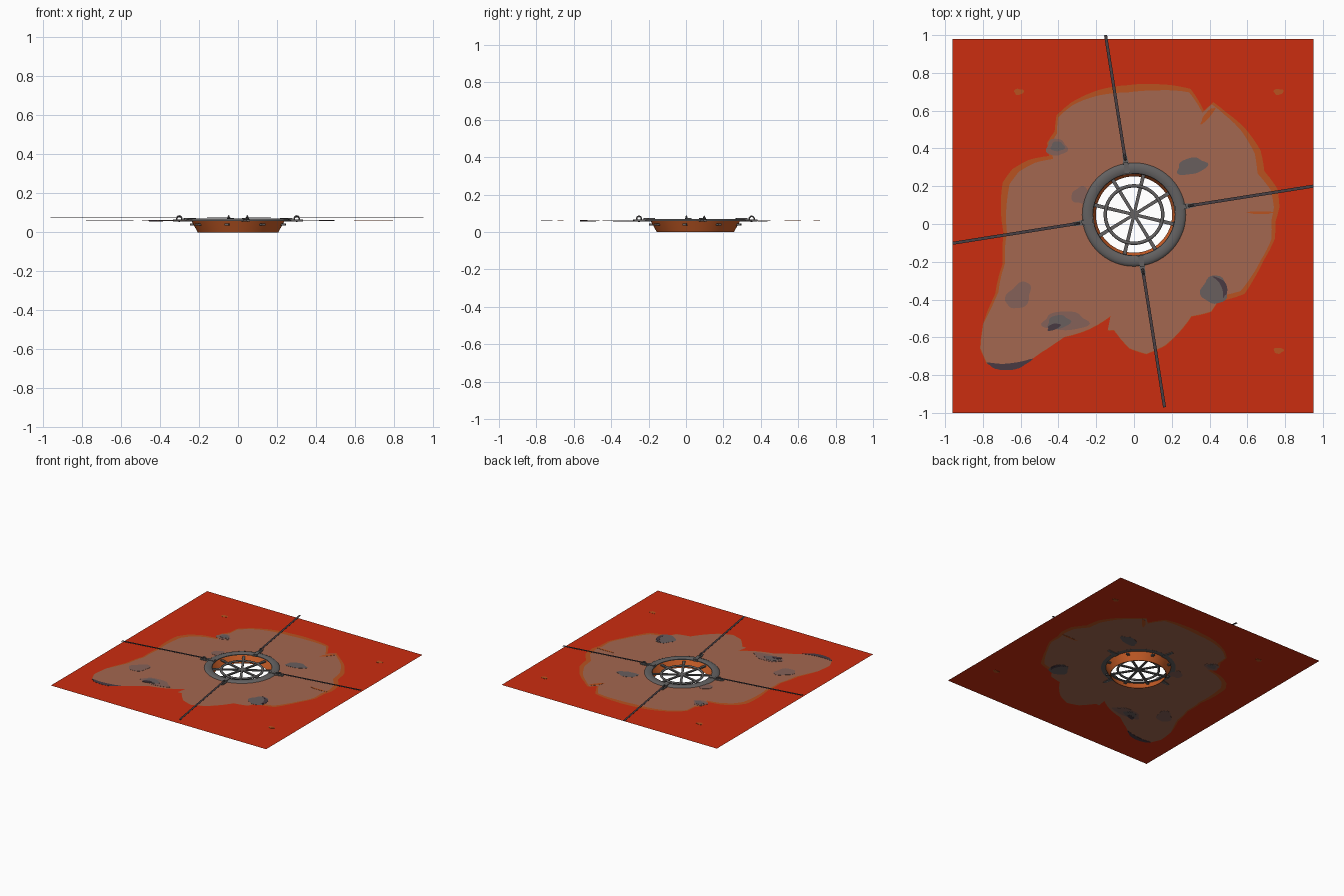
import bpy, bmesh, math
from mathutils import Vector, Matrix

if "Cube" in bpy.data.objects:
    bpy.data.objects.remove(bpy.data.objects["Cube"])

CX, CY, Z = 0.0, 0.05, 0.06      # drain centre and sheet height
TILT = math.radians(9)           # drain rotation


def mat(name, r, g, b):
    m = bpy.data.materials.new(name)
    m.diffuse_color = (r, g, b, 1)
    m.use_nodes = True
    m.node_tree.nodes["Principled BSDF"].inputs["Base Color"].default_value = m.diffuse_color
    return m


RED = mat("red", .60, .026, .005)
ORANGE = mat("rust_orange", .48, .085, .014)
BROWN = mat("clay_brown", .366, .136, .08)
TAUPE = mat("grey_brown", .235, .12, .098)
GREY = mat("stain_grey", .14, .112, .11)
DARK = mat("dark_stain", .065, .042, .054)
WALL = mat("wall_orange", .58, .11, .02)
METAL = mat("metal_grey", .125, .12, .12)
STRAP = mat("strap_dark", .065, .05, .058)


def finish(name, bm, mats, smooth=False):
    me = bpy.data.meshes.new(name)
    bm.to_mesh(me)
    bm.free()
    ob = bpy.data.objects.new(name, me)
    bpy.context.collection.objects.link(ob)
    for m in mats:
        me.materials.append(m)
    if smooth:
        for o in bpy.context.selected_objects:
            o.select_set(False)
        ob.select_set(True)
        bpy.context.view_layer.objects.active = ob
        bpy.ops.object.shade_smooth_by_angle(angle=math.radians(40))
    return ob


def lathe(name, profile, m, closed=False, n=64):
    """Turn an (r, z) profile round the drain axis."""
    bm = bmesh.new()
    rings = [[bm.verts.new((CX + r * math.cos(2 * math.pi * i / n),
                            CY + r * math.sin(2 * math.pi * i / n), z))
              for i in range(n)] for r, z in profile]
    pairs = list(zip(rings, rings[1:]))
    if closed:
        pairs.append((rings[-1], rings[0]))
    for a, b in pairs:
        for i in range(n):
            j = (i + 1) % n
            bm.faces.new((a[i], a[j], b[j], b[i]))
    if closed:
        bmesh.ops.recalc_face_normals(bm, faces=bm.faces)
    return finish(name, bm, [m], True)


# ---- sheet: hole, brown spill, orange rim, red surround ----
X0, X1, Y0, Y1 = -.96, .95, -1.0, .98
OUTLINE = [(.77, .09), (.76, .185), (.69, .28), (.67, .39), (.585, .51), (.49, .59),
           (.42, .645), (.37, .6), (.30, .715), (.13, .74), (-.03, .735), (-.185, .71),
           (-.33, .645), (-.41, .575), (-.42, .49), (-.46, .43), (-.45, .36),
           (-.555, .34), (-.645, .29), (-.695, .22), (-.705, .105), (-.69, -.05),
           (-.695, -.21), (-.735, -.37), (-.80, -.53), (-.815, -.66), (-.78, -.74),
           (-.685, -.77), (-.58, -.745), (-.49, -.68), (-.37, -.60), (-.24, -.56),
           (-.14, -.565), (-.125, -.49), (-.105, -.565), (-.025, -.66), (.065, -.69),
           (.165, -.645), (.265, -.545), (.305, -.49), (.41, -.465), (.445, -.41),
           (.585, -.37), (.635, -.29), (.685, -.195), (.745, -.08), (.75, .015)]
TAU = 2 * math.pi
polar = sorted((math.atan2(y - CY, x - CX) % TAU, math.hypot(x - CX, y - CY))
               for x, y in OUTLINE)
polar = [(polar[-1][0] - TAU, polar[-1][1])] + polar + [(polar[0][0] + TAU, polar[0][1])]


def spill(a):
    for (a0, r0), (a1, r1) in zip(polar, polar[1:]):
        if a0 <= a <= a1:
            return r0 + (r1 - r0) * (a - a0) / max(a1 - a0, 1e-6)
    return .7


def edge(a):
    c, s = math.cos(a), math.sin(a)
    tx = ((X1 if c > 0 else X0) - CX) / c if abs(c) > 1e-9 else 9
    ty = ((Y1 if s > 0 else Y0) - CY) / s if abs(s) > 1e-9 else 9
    return min(tx, ty)


def rim(a):
    d = math.degrees(a)
    if 215 < d < 318:
        return .003
    return .026 + .012 * math.sin(5 * a)


angles = {i * TAU / 120 for i in range(120)}
angles |= {a for a, r in polar if 0 <= a < TAU}
angles |= {math.atan2(y - CY, x - CX) % TAU for x in (X0, X1) for y in (Y0, Y1)}
bm = bmesh.new()
rays = []
for a in sorted(angles):
    r = spill(a)
    rays.append([bm.verts.new((CX + q * math.cos(a), CY + q * math.sin(a), Z))
                 for q in (.24, r - rim(a), r, edge(a))])
for i, p in enumerate(rays):
    q = rays[(i + 1) % len(rays)]
    for k in range(3):
        bm.faces.new((p[k], p[k + 1], q[k + 1], q[k])).material_index = k
finish("stained_sheet", bm, [BROWN, ORANGE, RED])


# ---- painted stains: thin wavy plates seen from both sides ----
def stain(name, x, y, rx, ry, m, turn=0, layer=1, bend=0):
    bm = bmesh.new()
    t = math.radians(turn)
    vs = []
    for i in range(28):
        a = TAU * i / 28
        w = 1 + .1 * math.sin(3 * a + 9 * x) + .06 * math.sin(5 * a + 7 * y)
        u, v = rx * w * math.cos(a), ry * w * math.sin(a)
        v += bend * (u / rx) ** 2
        vs.append(bm.verts.new((x + u * math.cos(t) - v * math.sin(t),
                                y + u * math.sin(t) + v * math.cos(t), Z - .0012 * layer)))
    f = bm.faces.new(vs)
    up = bmesh.ops.extrude_face_region(bm, geom=[f])
    bmesh.ops.translate(bm, vec=(0, 0, .0024 * layer),
                        verts=[g for g in up["geom"] if isinstance(g, bmesh.types.BMVert)])
    bmesh.ops.recalc_face_normals(bm, faces=bm.faces)
    finish(name, bm, [m])


stain("stain_upper_left", -.41, .405, .055, .045, TAUPE)
stain("stain_upper_left_core", -.405, .41, .036, .026, GREY, layer=2)
stain("stain_upper_right", .305, .305, .08, .043, GREY, 12)
stain("stain_beside_ring", -.28, .15, .05, .045, TAUPE)
stain("stain_left", -.61, -.38, .08, .055, TAUPE, 50)
stain("stain_lower_left", -.365, -.515, .12, .05, TAUPE)
stain("stain_lower_left_mid", -.40, -.52, .06, .036, GREY, 10, 2)
stain("stain_lower_left_core", -.425, -.545, .036, .016, DARK, 20, 3)
stain("stain_lower_right", .425, -.35, .068, .075, GREY)
stain("stain_lower_right_edge", .475, -.325, .06, .014, DARK, -65, 2, -.025)
stain("stain_corner", -.66, -.755, .115, .018, DARK, 5, 1, .022)
for i, (x, y) in enumerate([(-.61, .7), (.765, .7), (.765, -.67)]):
    stain(f"speck_{i}", x, y, .026, .016, ORANGE)
stain("rim_streak_right", .67, .06, .07, .007, ORANGE)
stain("rim_streak_top", .39, .575, .055, .014, ORANGE, 50)

# ---- drain funnel and rounded collar ----
lathe("funnel_wall", [(.206, 0), (.24, .06), (.236, .06), (.202, 0)], WALL, True)
lathe("collar", [(.275, .059), (.27, .065), (.258, .070), (.243, .071),
                 (.228, .069), (.218, .064), (.216, .059)], METAL, True)


# ---- helper: tapered bar along a radial direction ----
def bar(name, ang, r0, r1, w0, w1, z0, z1, m):
    bm = bmesh.new()
    bmesh.ops.create_cube(bm, size=1)
    for v in bm.verts:
        out = v.co.x > 0
        v.co = Vector((r1 if out else r0, v.co.y * (w1 if out else w0),
                       z1 if v.co.z > 0 else z0))
    bm.transform(Matrix.Translation((CX, CY, 0)) @ Matrix.Rotation(ang, 4, 'Z'))
    return finish(name, bm, [m])


# ---- grate: eight spokes, one hoop, a hub ----
for k in range(8):
    bar(f"grate_spoke_{k}", TILT + math.radians(22.5 + 45 * k), 0, .252,
        .016, .02, .036, .045, METAL)
sect = [(.152 + .009 * math.cos(TAU * i / 10), .041 + .008 * math.sin(TAU * i / 10))
        for i in range(10)]
lathe("grate_hoop", sect, METAL, True)

# ---- four straps with clips and eyelets ----
for k, length in enumerate((.962, .962, .972, 1.033)):
    ang = TILT + k * math.pi / 2
    bar(f"clip_{k}", ang, .215, .335, .042, .018, .056, .072 if k < 0 else .066, METAL)
    bar(f"clip_top_{k}", ang, .22, .28, .03, .024, .066, .074, METAL)
    bpy.ops.mesh.primitive_torus_add(
        major_radius=.013, minor_radius=.004, major_segments=20, minor_segments=8,
        location=(CX + .305 * math.cos(ang), CY + .305 * math.sin(ang), .071),
        rotation=(math.pi / 2, 0, ang))
    eye = bpy.context.object
    eye.name = f"eyelet_{k}"
    eye.data.materials.append(METAL)
    bpy.ops.object.shade_smooth_by_angle()
    bar(f"strap_{k}", ang, .29, length, .016, .016, .0745, .0755, STRAP)
